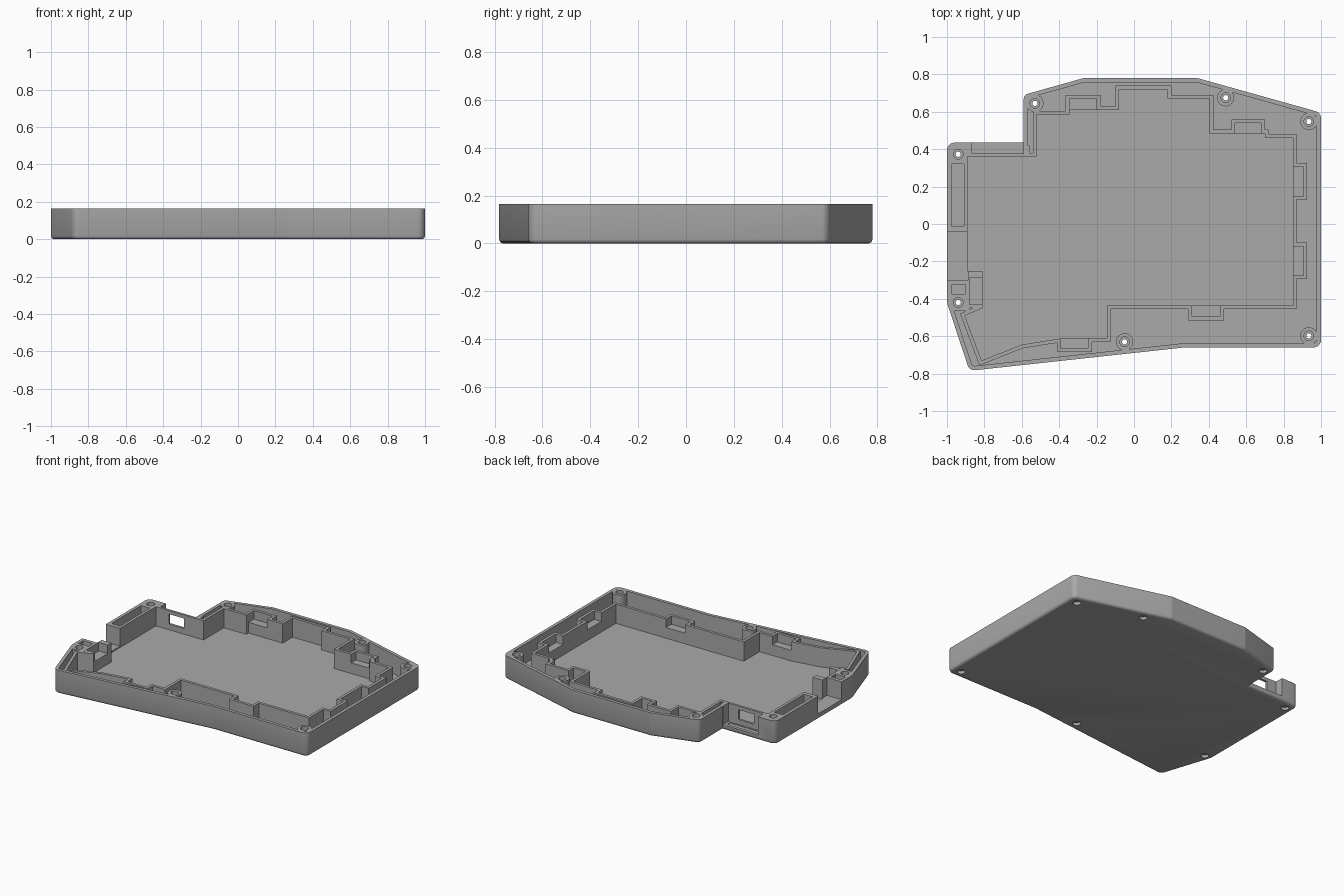
import bpy, bmesh, math
from mathutils import Vector

cube = bpy.data.objects.get("Cube")
if cube:
    bpy.data.objects.remove(cube, do_unlink=True)

TOP, FLOOR, OVER = 0.165, 0.03, 0.2
WALL = 0.02

grey = bpy.data.materials.new("case_grey")
grey.use_nodes = True
COLOUR = (0.4, 0.4, 0.4, 1)
grey.diffuse_color = COLOUR
grey.node_tree.nodes["Principled BSDF"].inputs["Base Color"].default_value = COLOUR


def offset(points, d):
    """Grow a counter-clockwise polygon by d, with mitred corners."""
    out = []
    for i, p in enumerate(points):
        a = (p - points[i - 1]).normalized()
        b = (points[(i + 1) % len(points)] - p).normalized()
        na, nb = Vector((a.y, -a.x)), Vector((b.y, -b.x))
        out.append(p + (na + nb) * d / (1 + na.dot(nb)))
    return out


def rounded(corners, steps=6):
    """Replace each (x, y, radius) corner by an arc."""
    out = []
    for i, (x, y, r) in enumerate(corners):
        p = Vector((x, y))
        if not r:
            out.append(p)
            continue
        a = (Vector(corners[i - 1][:2]) - p).normalized()
        b = (Vector(corners[(i + 1) % len(corners)][:2]) - p).normalized()
        half = a.angle(b) / 2
        centre = p + (a + b).normalized() * r / math.sin(half)
        start = p + a * r / math.tan(half) - centre
        end = p + b * r / math.tan(half) - centre
        sweep = math.pi - 2 * half
        for k in range(steps + 1):
            t = k / steps
            arc = (start * math.sin((1 - t) * sweep) + end * math.sin(t * sweep)) / math.sin(sweep)
            out.append(centre + arc)
    return out


def loft(name, rings):
    """Closed solid through (polygon, height) rings."""
    bm = bmesh.new()
    loops = [[bm.verts.new((p.x, p.y, z)) for p in poly] for poly, z in rings]
    n = len(loops[0])
    for low, high in zip(loops, loops[1:]):
        for i in range(n):
            j = (i + 1) % n
            bm.faces.new((low[i], low[j], high[j], high[i]))
    bm.faces.new(loops[0][::-1])
    bm.faces.new(loops[-1])
    mesh = bpy.data.meshes.new(name)
    bm.to_mesh(mesh)
    bm.free()
    mesh.materials.append(grey)
    ob = bpy.data.objects.new(name, mesh)
    bpy.context.collection.objects.link(ob)
    return ob


def prism(poly, z0, z1):
    return loft("helper", [(poly, z0), (poly, z1)])


def box(x0, x1, y0, y1, z0, z1):
    return prism([Vector(c) for c in ((x0, y0), (x1, y0), (x1, y1), (x0, y1))], z0, z1)


def disc(x, y, r, z0, z1, sides=24):
    ring = [Vector((x + r * math.cos(2 * math.pi * k / sides),
                    y + r * math.sin(2 * math.pi * k / sides))) for k in range(sides)]
    return prism(ring, z0, z1)


def combine(target, helper, operation):
    mod = target.modifiers.new("combine", "BOOLEAN")
    mod.operation, mod.solver, mod.object = operation, "EXACT", helper
    bpy.context.view_layer.objects.active = target
    bpy.ops.object.modifier_apply(modifier=mod.name)
    bpy.data.objects.remove(helper, do_unlink=True)


# Outer body with a softly rounded bottom edge
outline = rounded([(-1, 0.435, 0.04), (-1, -0.42, 0.12), (-0.88, -0.785, 0.04),
                   (0.27, -0.66, 0.3), (1, -0.66, 0.04), (1, 0.595, 0.04),
                   (0.34, 0.78, 0.04), (-0.27, 0.78, 0.04), (-0.59, 0.69, 0.03),
                   (-0.59, 0.435, 0)])
case = loft("case_bottom", [(offset(outline, -0.018), 0), (offset(outline, -0.009), 0.003),
                            (offset(outline, -0.003), 0.009), (outline, 0.018),
                            (outline, OVER)])

# Inner cavity outline, stepped around the key field
cavity = [Vector(c) for c in (
    (-0.89, 0.36), (-0.89, -0.25), (-0.81, -0.25), (-0.81, -0.45), (-0.905, -0.49),
    (-0.815, -0.73), (-0.6, -0.645), (-0.38, -0.61), (-0.145, -0.61), (-0.145, -0.435),
    (0.85, -0.435), (0.85, 0.46), (0.7, 0.46), (0.7, 0.485), (0.405, 0.485),
    (0.405, 0.67), (0.18, 0.67), (0.18, 0.72), (-0.08, 0.72), (-0.08, 0.61),
    (-0.345, 0.61), (-0.345, 0.585), (-0.52, 0.585), (-0.52, 0.36))]

# Clip pockets in the inner wall
pockets = [(0.84, 0.905, 0.15, 0.305), (0.84, 0.905, -0.275, -0.12),
           (0.54, 0.68, 0.475, 0.54), (-0.345, -0.2, 0.6, 0.67),
           (0.31, 0.46, -0.495, -0.425), (-0.39, -0.245, -0.665, -0.6),
           (-0.88, -0.8, -0.43, -0.29)]

# Screw posts
posts = [(-0.53, 0.645), (0.49, 0.675), (0.935, 0.548), (0.935, -0.598),
         (-0.05, -0.63), (-0.94, 0.373), (-0.94, -0.42)]

# Hollow the shell, then add inner wall, clip bosses, posts and side blocks
combine(case, prism(offset(outline, -0.023), FLOOR, OVER + 0.1), "DIFFERENCE")
solids = [prism(offset(cavity, WALL), FLOOR - 0.01, OVER)]
solids += [box(x0 - WALL, x1 + WALL, y0 - WALL, y1 + WALL, FLOOR - 0.01, OVER)
           for x0, x1, y0, y1 in pockets]
solids += [disc(x, y, 0.046, FLOOR - 0.01, OVER) for x, y in posts]
solids += [box(*b, FLOOR - 0.01, OVER) for b in (
    (-0.985, -0.86, 0.32, 0.42), (-0.985, -0.88, -0.325, -0.01),
    (-0.98, -0.88, -0.465, -0.375), (-0.61, -0.56, 0.365, 0.42))]
for s in solids:
    combine(case, s, "UNION")

# Cavity, pockets, port openings and the flat top
cuts = [prism(cavity, FLOOR, OVER + 0.1)]
cuts += [box(*p, 0.105, OVER + 0.1) for p in pockets]
cuts += [box(-1.1, -0.885, -0.3, -0.04, 0.04, OVER + 0.1),
         box(-0.865, -0.592, 0.376, 0.6, 0.035, OVER + 0.1),
         box(-0.79, -0.67, 0.3, 0.45, 0.07, 0.14),
         box(-1.5, 1.5, -1.5, 1.5, TOP, OVER + 0.2)]
# Screw holes with bores above and below
for x, y in posts:
    cuts += [disc(x, y, 0.014, -0.1, OVER + 0.1),
             disc(x, y, 0.026, 0.11, OVER + 0.1),
             disc(x, y, 0.026, -0.1, 0.02)]
for c in cuts:
    combine(case, c, "DIFFERENCE")

# Smooth the rounded edges only
bpy.ops.object.select_all(action="DESELECT")
case.select_set(True)
bpy.context.view_layer.objects.active = case
bpy.ops.object.shade_smooth_by_angle(angle=math.radians(35))
